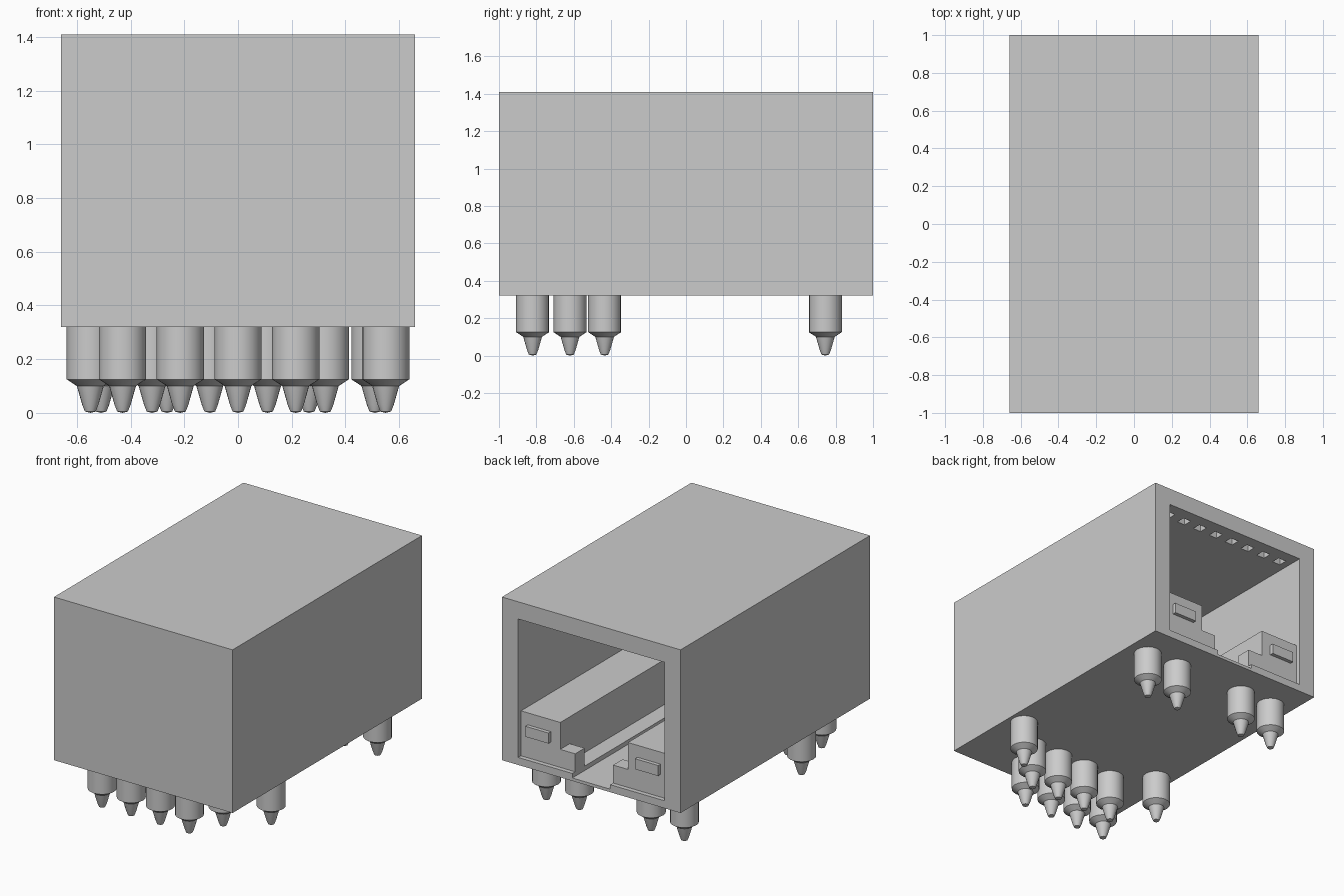
import bpy
import bmesh
import math
from mathutils import Matrix, Vector

old = bpy.data.objects.get("Cube")
if old:
    bpy.data.objects.remove(old, do_unlink=True)

# Single grey material
grey = bpy.data.materials.new("light_grey")
grey.use_nodes = True
colour = (0.6, 0.6, 0.6, 1)
grey.diffuse_color = colour
grey.node_tree.nodes["Principled BSDF"].inputs["Base Color"].default_value = colour


def add_object(name, bm):
    bmesh.ops.recalc_face_normals(bm, faces=bm.faces)
    mesh = bpy.data.meshes.new(name)
    bm.to_mesh(mesh)
    bm.free()
    mesh.materials.append(grey)
    obj = bpy.data.objects.new(name, mesh)
    bpy.context.collection.objects.link(obj)
    return obj


def boxes(name, *spans):
    """One object of boxes, each given as a low and a high corner."""
    bm = bmesh.new()
    for low, high in spans:
        low, high = Vector(low), Vector(high)
        matrix = Matrix.Translation((low + high) / 2) @ Matrix.Diagonal((*(high - low), 1))
        bmesh.ops.create_cube(bm, size=1, matrix=matrix)
    return add_object(name, bm)


def cut(target, cutter):
    cutter.hide_render = True
    mod = target.modifiers.new("cut", 'BOOLEAN')
    mod.operation = 'DIFFERENCE'
    mod.solver = 'EXACT'
    mod.object = cutter
    bpy.context.view_layer.objects.active = target
    bpy.ops.object.modifier_apply(modifier=mod.name)
    bpy.data.objects.remove(cutter, do_unlink=True)


# Housing, open at the back, with a floor channel and ceiling slots
housing = boxes("housing", ((-0.66, -1, 0.32), (0.66, 1, 1.41)))
cut(housing, boxes("cavity_cutter", ((-0.54, -0.88, 0.37), (0.54, 1.1, 1.295))))
cut(housing, boxes("channel_cutter", ((-0.14, -0.86, 0.34), (0.14, 1.1, 0.5))))
slots = []
for i in range(8):
    x = (i - 3.5) * 0.132
    slots.append(((x - 0.03, 0.86, 1.2), (x + 0.03, 0.92, 1.34)))
cut(housing, boxes("slot_cutter", *slots))

# Side rails with a small step and an indicator on each end
for side, s in (("left", 1), ("right", -1)):
    def mirrored(name, x0, x1, y0, y1, z0, z1):
        a, b = sorted((s * x0, s * x1))
        return boxes(side + name, ((a, y0, z0), (b, y1, z1)))

    mirrored("_rail", 0.25, 0.55, -0.9, 0.97, 0.35, 0.67)
    mirrored("_step", 0.14, 0.26, 0.87, 0.97, 0.35, 0.49)
    mirrored("_indicator", 0.32, 0.49, 0.95, 0.995, 0.52, 0.59)

# Turned pin profile as radius and height, from tip to root
pin_profile = [(0, 0), (0.02, 0.005), (0.03, 0.03), (0.05, 0.1),
               (0.088, 0.125), (0.088, 0.33), (0, 0.33)]


def pin(name, x, y):
    bm = bmesh.new()
    verts = [bm.verts.new((r, 0, z)) for r, z in pin_profile]
    edges = [bm.edges.new(pair) for pair in zip(verts, verts[1:])]
    bmesh.ops.spin(bm, geom=verts + edges, cent=(0, 0, 0), axis=(0, 0, 1),
                   angle=math.tau, steps=20, use_merge=True)
    bmesh.ops.remove_doubles(bm, verts=bm.verts, dist=0.0005)
    obj = add_object(name, bm)
    obj.location = (x, y, 0)
    bpy.ops.object.select_all(action='DESELECT')
    obj.select_set(True)
    bpy.context.view_layer.objects.active = obj
    bpy.ops.object.shade_smooth_by_angle(angle=math.radians(30))


# Pin rows
rows = {
    "front_pin": (-0.82, [-0.43, -0.215, 0, 0.215]),
    "second_pin": (-0.62, [-0.32, -0.105, 0.11, 0.325]),
    "outer_pin": (-0.435, [-0.55, 0.55]),
    "back_pin": (0.745, [-0.51, -0.265, 0.265, 0.51]),
}
for row, (y, places) in rows.items():
    for i, x in enumerate(places):
        pin(f"{row}_{i + 1}", x, y)
